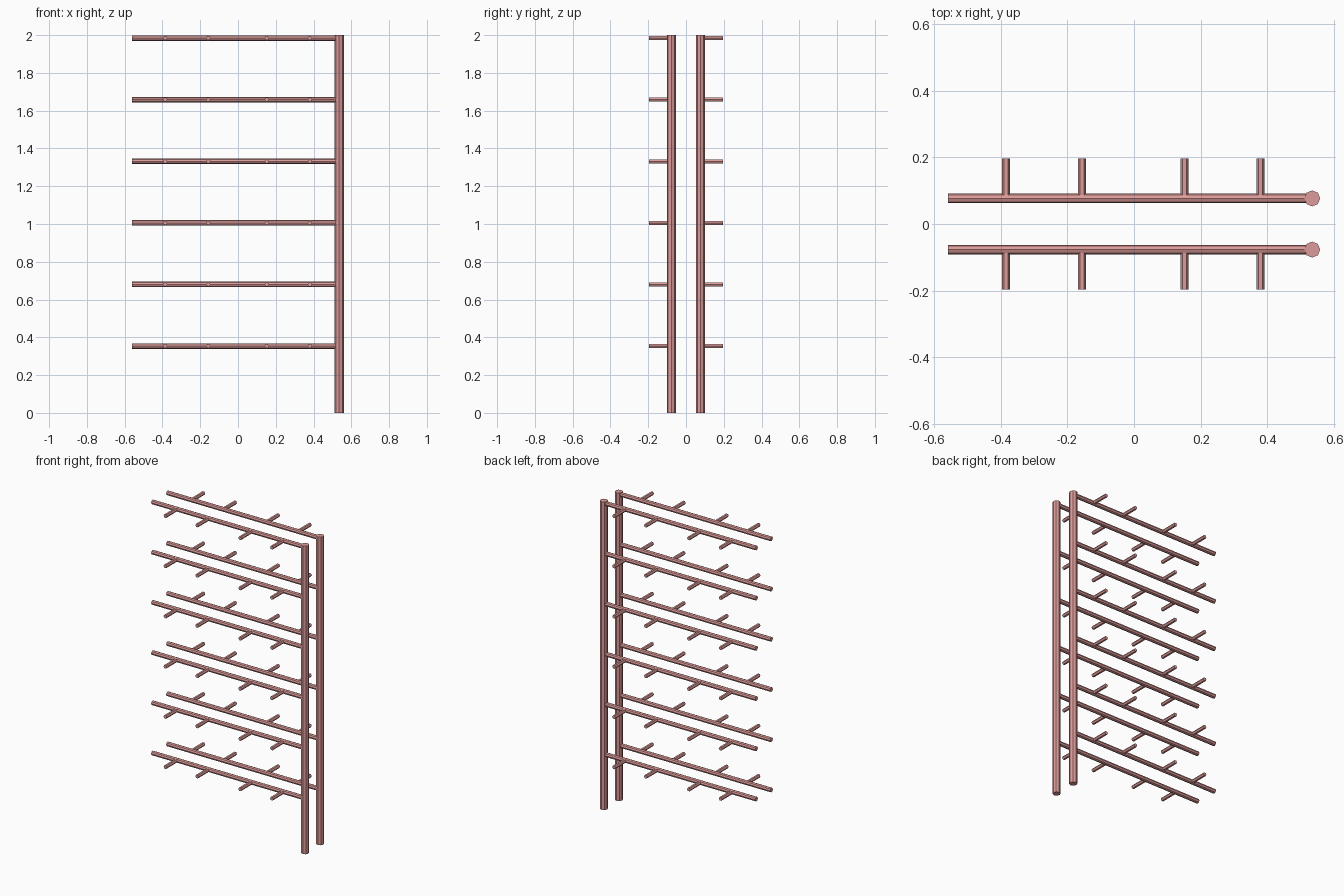
import bpy
from mathutils import Vector

if "Cube" in bpy.data.objects:
    bpy.data.objects.remove(bpy.data.objects["Cube"])

mat = bpy.data.materials.new("rose_paint")
mat.diffuse_color = (0.72, 0.33, 0.32, 1)
mat.use_nodes = True
mat.node_tree.nodes["Principled BSDF"].inputs["Base Color"].default_value = mat.diffuse_color


def rod(name, start, end, radius, sides):
    """Low-poly capped cylinder between two points."""
    a, b = Vector(start), Vector(end)
    d = b - a
    bpy.ops.mesh.primitive_cylinder_add(
        vertices=sides, radius=radius, depth=d.length, location=(a + b) / 2)
    ob = bpy.context.object
    ob.name = name
    # turn the rod from z onto its own axis
    if abs(d.x) > 0.001:
        ob.rotation_euler = (0, 1.570796, 0)
    elif abs(d.y) > 0.001:
        ob.rotation_euler = (1.570796, 1.570796, 0)
        if sides == 6:
            ob.rotation_euler = (1.570796, 0.523599, 0)
    ob.data.materials.append(mat)
    return ob


POST_X, ROW_Y = 0.536, 0.077
POST_R, BAR_R, PEG_R = 0.024, 0.0145, 0.012
PEG_XS = (-0.385, -0.157, 0.152, 0.38)

for side, s in (("front", -1), ("back", 1)):
    y = s * ROW_Y
    # upright post
    rod(f"{side}_post", (POST_X, y, 0), (POST_X, y, 2), POST_R, 8)
    for i in range(6):
        z = 0.354 + i * 0.326
        # horizontal arm
        rod(f"{side}_arm_{i + 1}", (-0.56, y, z), (POST_X, y, z), BAR_R, 8)
        # outward pegs
        for j, x in enumerate(PEG_XS):
            rod(f"{side}_peg_{i + 1}_{j + 1}", (x, y, z), (x, s * 0.197, z), PEG_R, 6)
